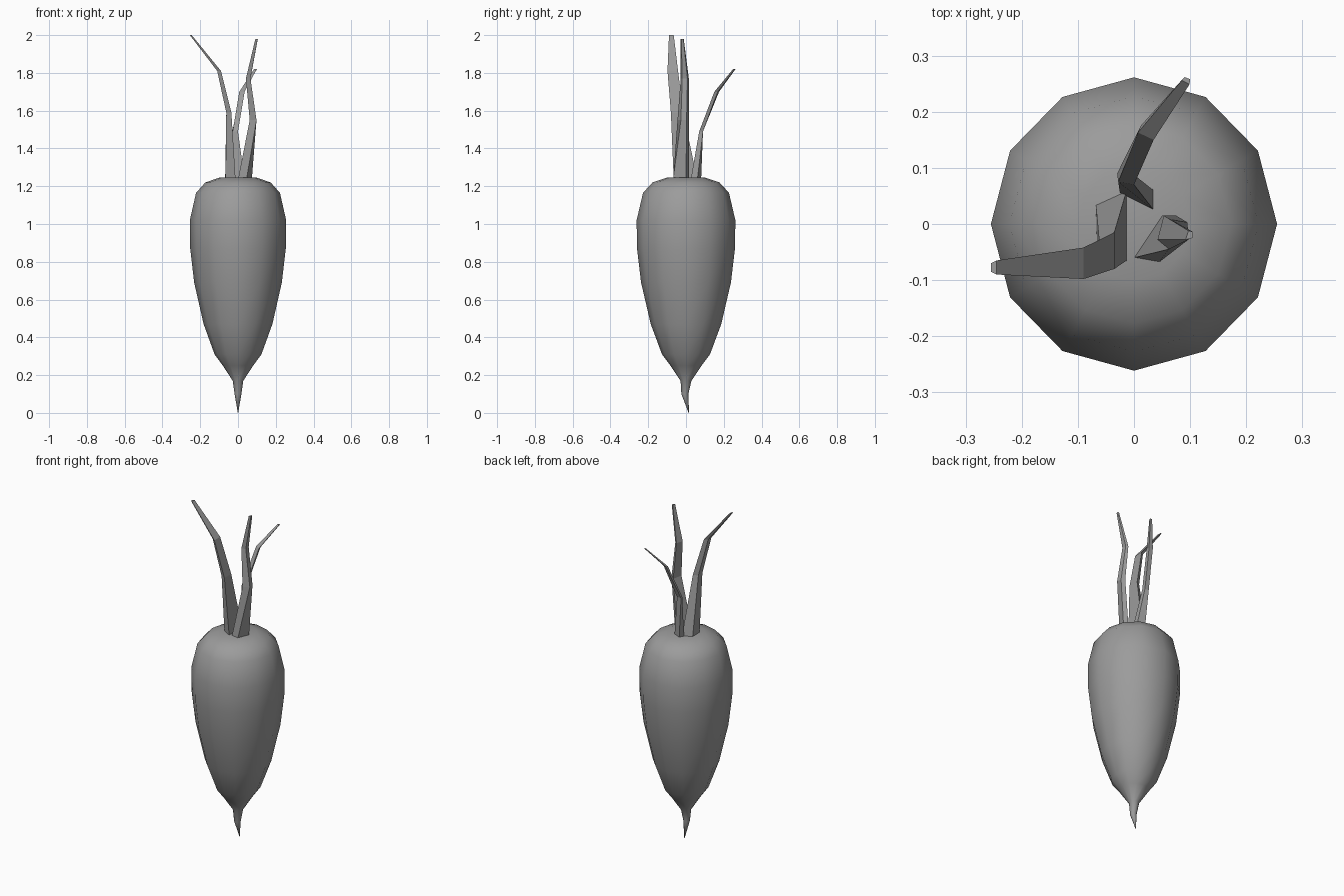
import bpy, bmesh, math

# Dark grey shared by all parts
grey = bpy.data.materials.new("dark_grey")
grey.diffuse_color = (0.33, 0.33, 0.33, 1)

def make_loft(name, rings, smooth):
    """Skin a list of equally sized vertex rings and cap both ends."""
    bm = bmesh.new()
    loops = [[bm.verts.new(p) for p in ring] for ring in rings]
    n = len(loops[0])
    for a, b in zip(loops, loops[1:]):
        for i in range(n):
            j = (i + 1) % n
            bm.faces.new((a[i], a[j], b[j], b[i]))
    bm.faces.new(loops[0][::-1])
    bm.faces.new(loops[-1])
    bmesh.ops.remove_doubles(bm, verts=bm.verts, dist=0.0005)
    bmesh.ops.recalc_face_normals(bm, faces=bm.faces)
    for f in bm.faces:
        f.smooth = smooth
    me = bpy.data.meshes.new(name)
    bm.to_mesh(me)
    bm.free()
    me.materials.append(grey)
    ob = bpy.data.objects.new(name, me)
    bpy.context.collection.objects.link(ob)
    return ob

# Root: twelve-sided turned profile (z, radius, y shift), tip bent slightly back
SIDES = 12
profile = [(0.0, 0.001, 0.015), (0.10, 0.018, -0.006), (0.17, 0.028, 0.0),
           (0.25, 0.08, 0.0), (0.31, 0.124, 0.0), (0.47, 0.182, 0.0),
           (0.69, 0.232, 0.0), (0.87, 0.253, 0.0), (1.02, 0.255, 0.0),
           (1.165, 0.222, 0.0), (1.22, 0.173, 0.0), (1.245, 0.10, 0.0)]
rings = []
for z, r, dy in profile:
    rings.append([(r * math.cos(2 * math.pi * i / SIDES),
                   1.025 * r * math.sin(2 * math.pi * i / SIDES) + dy, z)
                  for i in range(SIDES)])
make_loft("root", rings, True)

# Stalks: each level is z and a trapezoid (two inner corners, two outer corners)
stalks = {
    "stalk_left": [
        (1.235, [(-.013, .06), (-.013, -.065), (-.066, -.035), (-.068, .035)]),
        (1.59, [(-.035, -.015), (-.035, -.08), (-.062, -.068), (-.062, -.03)]),
        (1.81, [(-.09, -.042), (-.09, -.098), (-.11, -.085), (-.11, -.055)]),
        (2.0, [(-.245, -.065), (-.245, -.09), (-.255, -.085), (-.255, -.07)])],
    "stalk_right": [
        (1.235, [(0, -.06), (.05, .015), (.073, 0), (.045, -.068)]),
        (1.55, [(.062, -.045), (.075, .015), (.095, .003), (.098, -.027)]),
        (1.77, [(.042, -.028), (.053, .015), (.066, .008), (.066, -.02)]),
        (1.98, [(.092, -.028), (.097, -.012), (.105, -.014), (.104, -.025)])],
    "stalk_back": [
        (1.235, [(.035, .025), (-.025, .055), (-.01, .08), (.035, .06)]),
        (1.49, [(0, .07), (-.028, .075), (-.03, .09), (-.003, .09)]),
        (1.70, [(.035, .15), (.007, .163), (.012, .175), (.033, .168)]),
        (1.82, [(.099, .249), (.085, .256), (.09, .262), (.1, .258)])],
}
for name, levels in stalks.items():
    make_loft(name, [[(x, y, z) for x, y in pts] for z, pts in levels], False)
